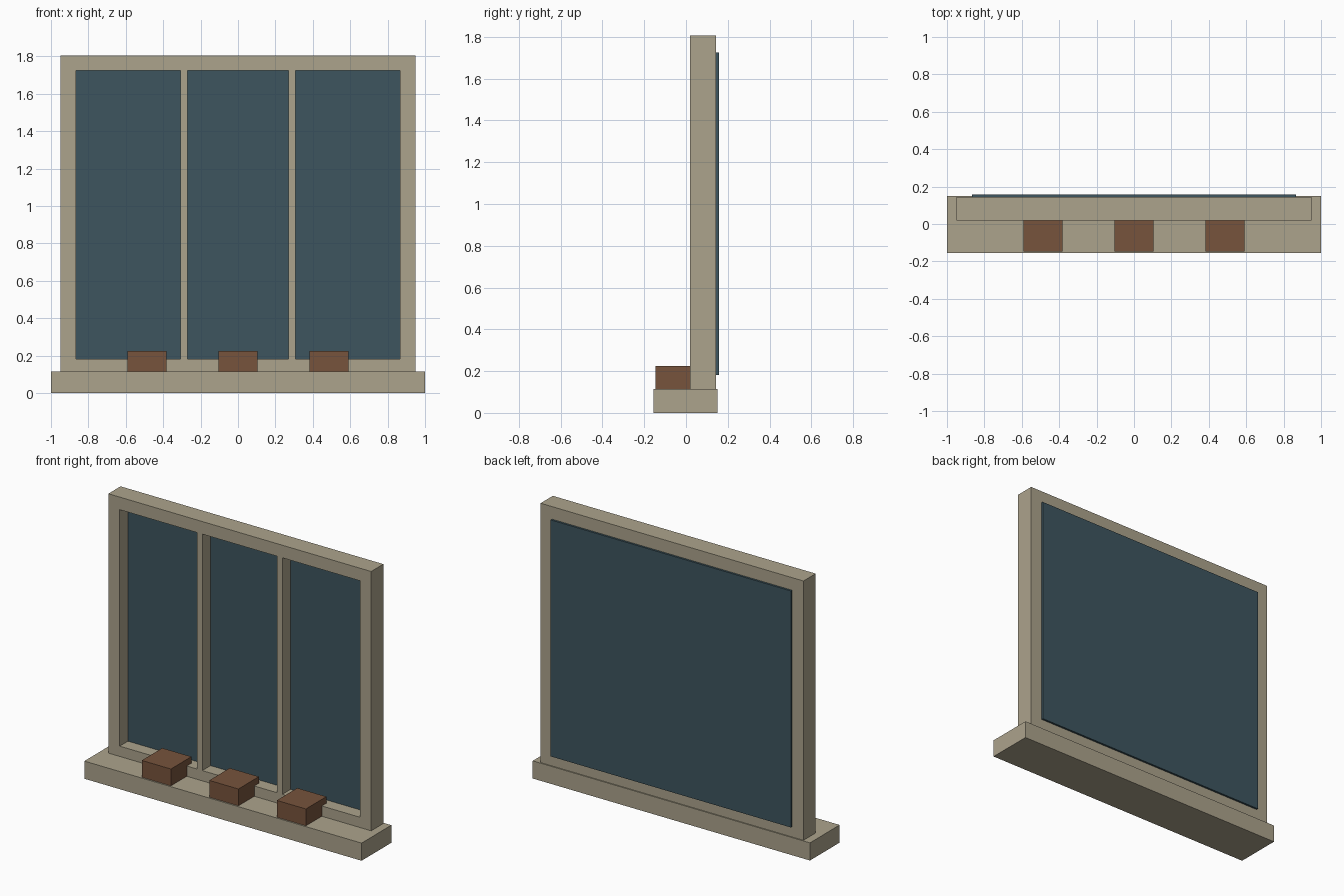
import bpy
import bmesh

if "Cube" in bpy.data.objects:
    bpy.data.objects.remove(bpy.data.objects["Cube"])


def material(name, rgb):
    m = bpy.data.materials.new(name)
    m.diffuse_color = (*rgb, 1.0)
    m.use_nodes = True
    m.node_tree.nodes["Principled BSDF"].inputs["Base Color"].default_value = m.diffuse_color
    return m


STONE = material("beige_stone", (0.413, 0.366, 0.262))
GLASS = material("dark_blue_glass", (0.047, 0.091, 0.114))
CLAY = material("brown_clay", (0.184, 0.087, 0.045))


def finish(name, bm, mat):
    bmesh.ops.recalc_face_normals(bm, faces=bm.faces[:])
    mesh = bpy.data.meshes.new(name)
    bm.to_mesh(mesh)
    bm.free()
    mesh.materials.append(mat)
    obj = bpy.data.objects.new(name, mesh)
    bpy.context.collection.objects.link(obj)
    return obj


def box(name, x, y, z, mat):
    """Box spanning the given (low, high) ranges."""
    bm = bmesh.new()
    bmesh.ops.create_cube(bm, size=1)
    for v in bm.verts:
        v.co = [lo + (hi - lo) * (c + 0.5) for c, (lo, hi) in zip(v.co, (x, y, z))]
    return finish(name, bm, mat)


def ring(name, outer, inner, y, mat):
    """Rectangular frame with one opening; rectangles are (x0, x1, z0, z1)."""
    bm = bmesh.new()
    loops = []
    for depth in y:
        for x0, x1, z0, z1 in (outer, inner):
            corners = ((x0, z0), (x1, z0), (x1, z1), (x0, z1))
            loops.append([bm.verts.new((px, depth, pz)) for px, pz in corners])
    front_out, front_in, back_out, back_in = loops
    for a, b in ((front_out, front_in), (front_in, back_in),
                 (back_in, back_out), (back_out, front_out)):
        for i in range(4):
            j = (i + 1) % 4
            bm.faces.new((a[i], a[j], b[j], b[i]))
    return finish(name, bm, mat)


# Sill and surrounding frame
box("sill", (-1, 1), (-0.155, 0.151), (0, 0.115), STONE)
ring("window_frame", (-0.948, 0.948, 0.115, 1.806),
     (-0.866, 0.866, 0.182, 1.724), (0.018, 0.144), STONE)

# Glass standing slightly proud of the back
box("glass_pane", (-0.866, 0.866), (0.103, 0.157), (0.182, 1.724), GLASS)

# Mullions in front of the glass
for side, cx in (("left", -0.289), ("right", 0.289)):
    box(f"mullion_{side}", (cx - 0.0185, cx + 0.0185), (0.018, 0.103),
        (0.182, 1.724), STONE)

# Planter blocks resting on the sill and reaching over the bottom rail
for side, cx in (("left", -0.487), ("middle", 0), ("right", 0.487)):
    box(f"planter_{side}", (cx - 0.105, cx + 0.105), (-0.146, 0.065),
        (0.115, 0.225), CLAY)
